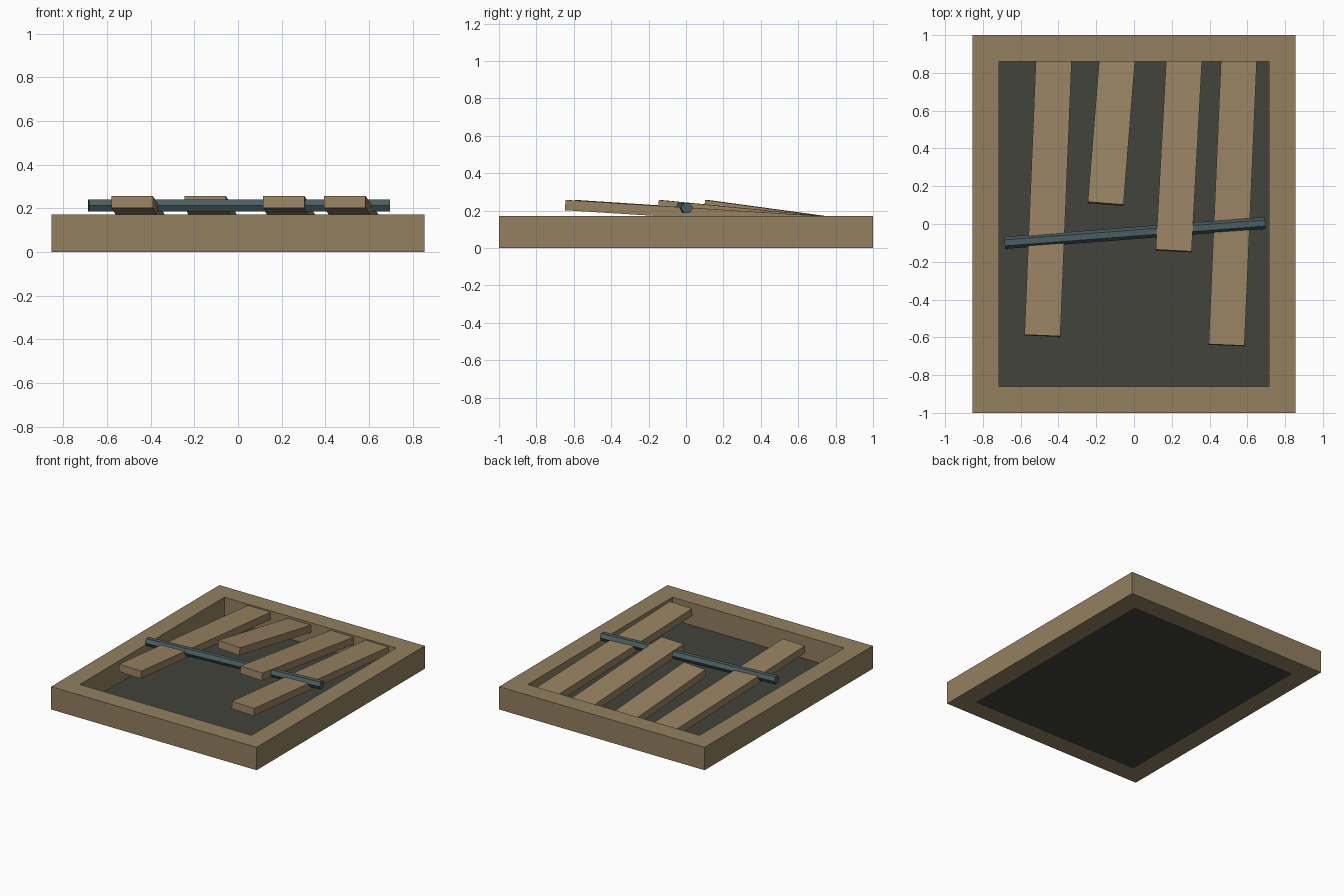
import bpy
import bmesh
from math import atan2, pi
from mathutils import Matrix, Vector

cube = bpy.data.objects.get("Cube")
if cube:
    bpy.data.objects.remove(cube, do_unlink=True)


def make_material(name, rgb):
    """Material from 0-255 display values, stored as linear."""
    linear = [(c / 255 / 12.92 if c < 11 else ((c / 255 + 0.055) / 1.055) ** 2.4) for c in rgb]
    mat = bpy.data.materials.new(name)
    mat.use_nodes = True
    mat.diffuse_color = (*linear, 1)
    mat.node_tree.nodes["Principled BSDF"].inputs["Base Color"].default_value = (*linear, 1)
    return mat


frame_wood = make_material("frame wood", (147, 128, 96))
slat_wood = make_material("slat wood", (152, 130, 98))
dark_floor = make_material("dark floor", (67, 67, 60))
rod_metal = make_material("blue grey metal", (75, 93, 96))


def add_object(name, bm, mat):
    bmesh.ops.recalc_face_normals(bm, faces=bm.faces)
    mesh = bpy.data.meshes.new(name)
    bm.to_mesh(mesh)
    bm.free()
    mesh.materials.append(mat)
    obj = bpy.data.objects.new(name, mesh)
    bpy.context.collection.objects.link(obj)
    return obj


def add_box(name, size, matrix, mat):
    bm = bmesh.new()
    bmesh.ops.create_cube(bm, size=1, matrix=matrix @ Matrix.Diagonal((*size, 1)))
    return add_object(name, bm, mat)


# Open rectangular frame: a rectangular profile carried round four corners
OUTER, INNER, HEIGHT = (0.855, 1.0), (0.715, 0.86), 0.172
bm = bmesh.new()
rings = []
for half, z in ((OUTER, 0), (OUTER, HEIGHT), (INNER, HEIGHT), (INNER, 0)):
    rings.append([bm.verts.new((sx * half[0], sy * half[1], z))
                  for sx, sy in ((-1, -1), (1, -1), (1, 1), (-1, 1))])
for i in range(4):
    a, b = rings[i], rings[(i + 1) % 4]
    for j in range(4):
        k = (j + 1) % 4
        bm.faces.new((a[j], a[k], b[k], b[j]))
add_object("frame", bm, frame_wood)

# Thin floor panel closing the opening
add_box("floor_panel", (2 * INNER[0], 2 * INNER[1], 0.004),
        Matrix.Translation((0, 0, 0.002)), dark_floor)

# Sloping slats: front end, back end at the frame's inner edge
SLAT_WIDTH, SLAT_THICK = 0.19, 0.055
slats = (
    ("slat_right", (-0.485, -0.59), (-0.425, 0.86)),
    ("slat_mid_right", (-0.15, 0.11), (-0.09, 0.86)),
    ("slat_mid_left", (0.21, -0.14), (0.265, 0.86)),
    ("slat_left", (0.49, -0.64), (0.555, 0.86)),
)
for name, front, back in slats:
    slope = (0.257 - 0.17) / (0.75 - front[1])
    start = Vector((*front, 0.257))
    end = Vector((*back, 0.257 - slope * (back[1] - front[1])))
    # Run the tail a little way into the frame
    end += (end - start).normalized() * 0.06
    along = (end - start).normalized()
    side = along.cross(Vector((0, 0, 1))).normalized()
    up = side.cross(along)
    matrix = Matrix((side, along, up)).transposed().to_4x4()
    matrix.translation = (start + end) / 2 - up * SLAT_THICK / 2
    add_box(name, (SLAT_WIDTH, (end - start).length, SLAT_THICK), matrix, slat_wood)

# Six-sided rod lying across the slats, flat side up
left, right = Vector((0.695, 0.005, 0.214)), Vector((-0.685, -0.1, 0.214))
span = left - right
turn = Matrix.Rotation(atan2(span.y, span.x), 4, 'Z') @ Matrix.Rotation(pi / 2, 4, 'Y')
# The cone's corners fall on its local axes; turn them to point sideways
corner = Matrix.Rotation(pi / 2, 4, 'Z')
bm = bmesh.new()
bmesh.ops.create_cone(bm, cap_ends=True, segments=6, radius1=0.032, radius2=0.032,
                      depth=span.length,
                      matrix=Matrix.Translation((left + right) / 2) @ turn @ corner)
# Level check: make sure a flat face, not an edge, is on top
if max(f.normal.z for f in bm.faces) < 0.95:
    axis = span.normalized()
    bmesh.ops.rotate(bm, verts=bm.verts, cent=(left + right) / 2,
                     matrix=Matrix.Rotation(pi / 6, 3, axis))
add_object("cross_rod", bm, rod_metal)
